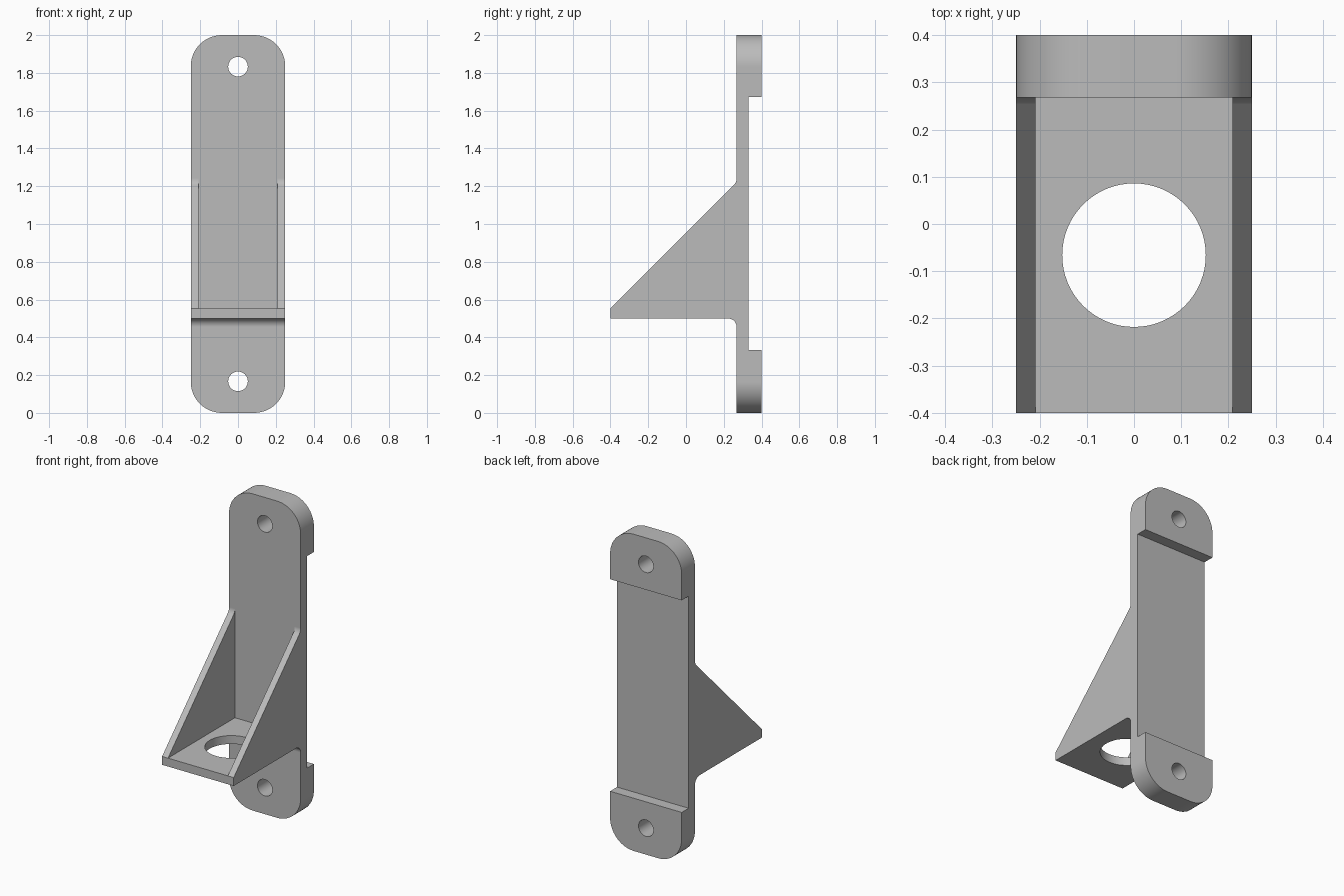
import bpy
import bmesh
from math import pi, sin, cos, radians

cube = bpy.data.objects.get("Cube")
if cube:
    bpy.data.objects.remove(cube, do_unlink=True)

WIDTH, HEIGHT = 0.25, 2.0      # half width, full height
FRONT, BACK = 0.268, 0.4       # plate faces along y
REACH = -0.4                   # front end of the shelf
RECESS = 0.331                 # back face of the thin middle section
SHELF_LOW, SHELF_TOP = 0.5, 0.553
INNER = 0.209                  # inner face of the side gussets

grey = bpy.data.materials.new("plain grey")
grey.use_nodes = True
colour = (0.5, 0.5, 0.5, 1)
grey.diffuse_color = colour
grey.node_tree.nodes["Principled BSDF"].inputs["Base Color"].default_value = colour


def arc(cy, cz, r, start, end, steps=8):
    """Points of an arc in the side plane, angles in degrees."""
    angles = [radians(start + (end - start) * i / steps) for i in range(steps + 1)]
    return [(cy + r * cos(a), cz + r * sin(a)) for a in angles]


def prism(name, profile, half_width):
    """Extrude a (y, z) profile across x."""
    bm = bmesh.new()
    face = bm.faces.new([bm.verts.new((-half_width, y, z)) for y, z in profile])
    moved = bmesh.ops.extrude_face_region(bm, geom=[face])["geom"]
    verts = [v for v in moved if isinstance(v, bmesh.types.BMVert)]
    bmesh.ops.translate(bm, verts=verts, vec=(2 * half_width, 0, 0))
    bmesh.ops.recalc_face_normals(bm, faces=bm.faces)
    mesh = bpy.data.meshes.new(name)
    bm.to_mesh(mesh)
    bm.free()
    obj = bpy.data.objects.new(name, mesh)
    bpy.context.collection.objects.link(obj)
    return obj


def activate(obj):
    bpy.ops.object.select_all(action='DESELECT')
    obj.select_set(True)
    bpy.context.view_layer.objects.active = obj


def cut(target, cutter):
    """Subtract the cutter, then discard it."""
    cutter.hide_render = True
    mod = target.modifiers.new("cut", 'BOOLEAN')
    mod.operation, mod.solver, mod.object = 'DIFFERENCE', 'EXACT', cutter
    activate(target)
    bpy.ops.object.modifier_apply(modifier=mod.name)
    bpy.data.objects.remove(cutter, do_unlink=True)


def drill(target, radius, location, rotation, segments):
    bpy.ops.mesh.primitive_cylinder_add(vertices=segments, radius=radius, depth=0.5,
                                        location=location, rotation=rotation)
    cut(target, bpy.context.object)


# Full side silhouette: plate with recessed back, shelf and sloped gussets
fillet, blend = 0.045, 0.05
slope_end = FRONT - blend * (1 - cos(pi / 4))
slope_top = SHELF_TOP + slope_end - REACH
profile = [(FRONT, 0), (BACK, 0), (BACK, 0.333), (RECESS, 0.333),
           (RECESS, 1.672), (BACK, 1.672), (BACK, HEIGHT), (FRONT, HEIGHT)]
profile += arc(FRONT - blend, slope_top + blend * sin(pi / 4), blend, 0, -45, 6)
profile += [(REACH, SHELF_TOP), (REACH, SHELF_LOW)]
profile += arc(FRONT - fillet, SHELF_LOW - fillet, fillet, 90, 0)
bracket = prism("wall_bracket", profile, WIDTH)

# Round the four corners of the plate
bm = bmesh.new()
bm.from_mesh(bracket.data)
corners = [e for e in bm.edges
           if all(abs(v.co.z - HEIGHT / 2) > HEIGHT / 2 - 0.001 for v in e.verts)
           and abs(e.verts[0].co.y - e.verts[1].co.y) > 0.1]
bmesh.ops.bevel(bm, geom=corners, offset=0.165, offset_type='OFFSET',
                segments=14, profile=0.5, affect='EDGES')
bm.to_mesh(bracket.data)
bm.free()

# Open the space between the two gussets
pocket = prism("pocket_cutter", [(REACH - 0.1, SHELF_TOP), (FRONT, SHELF_TOP),
                                 (FRONT, 1.4), (REACH - 0.1, 1.4)], INNER)
cut(bracket, pocket)

# Screw holes through the plate and the large hole through the shelf
for z in (0.167, HEIGHT - 0.167):
    drill(bracket, 0.052, (0, 0.33, z), (pi / 2, 0, 0), 32)
drill(bracket, 0.152, (0, -0.066, SHELF_LOW), (0, 0, 0), 64)

# Finish
bracket.data.materials.clear()
bracket.data.materials.append(grey)
for face in bracket.data.polygons:
    face.material_index = 0
activate(bracket)
bpy.ops.object.shade_smooth_by_angle(angle=radians(30))
weighted = bracket.modifiers.new("even shading", 'WEIGHTED_NORMAL')
weighted.keep_sharp = True
